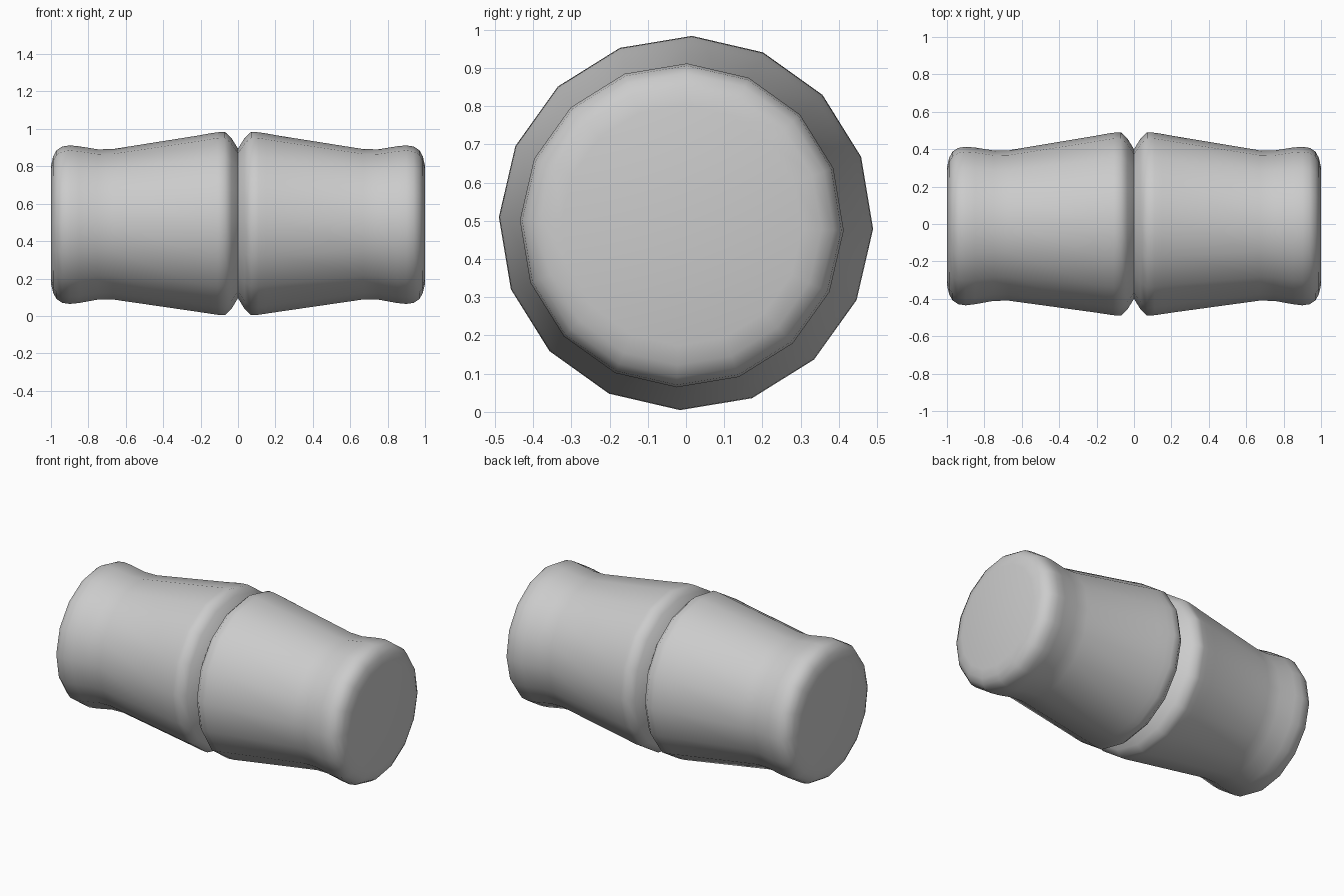
import bpy, bmesh, math

if "Cube" in bpy.data.objects:
    bpy.data.objects.remove(bpy.data.objects["Cube"])

SIDES = 16
TWIST = math.radians(-1.8)

# Half profile from the pinched middle to the end: (x, radius, centre y, centre z)
PROFILE = [
    (0.0, 0.400, 0.0, 0.495),
    (0.035, 0.457, 0.0, 0.494),
    (0.07, 0.490, 0.0, 0.494),
    (0.11, 0.488, 0.0, 0.494),
    (0.15, 0.482, 0.0, 0.494),
    (0.21, 0.472, -0.001, 0.493),
    (0.67, 0.402, -0.008, 0.490),
    (0.75, 0.402, -0.009, 0.489),
    (0.85, 0.419, -0.010, 0.488),
    (0.90, 0.424, -0.011, 0.488),
    (0.94, 0.418, -0.011, 0.488),
    (0.97, 0.398, -0.011, 0.488),
    (0.988, 0.366, -0.011, 0.488),
    (1.0, 0.315, -0.011, 0.488),
]

# Full set of rings, mirrored about x = 0
rings_data = [(-x, r, y, z) for x, r, y, z in reversed(PROFILE[1:])] + PROFILE

bm = bmesh.new()
rings = []
for x, r, cy, cz in rings_data:
    ring = []
    for i in range(SIDES):
        a = TWIST + 2 * math.pi * i / SIDES
        ring.append(bm.verts.new((x, cy + r * math.cos(a), cz + r * math.sin(a))))
    rings.append(ring)

# Side walls
for a, b in zip(rings, rings[1:]):
    for i in range(SIDES):
        j = (i + 1) % SIDES
        bm.faces.new((a[i], a[j], b[j], b[i]))

# Flat end caps
bm.faces.new(rings[0])
bm.faces.new(rings[-1])
bmesh.ops.recalc_face_normals(bm, faces=bm.faces)

mesh = bpy.data.meshes.new("double_barrel")
bm.to_mesh(mesh)
bm.free()
barrel = bpy.data.objects.new("double_barrel", mesh)
bpy.context.collection.objects.link(barrel)

# Smooth shading, keeping the central crease sharp
bpy.context.view_layer.objects.active = barrel
barrel.select_set(True)
bpy.ops.object.shade_smooth_by_angle(angle=math.radians(50))
